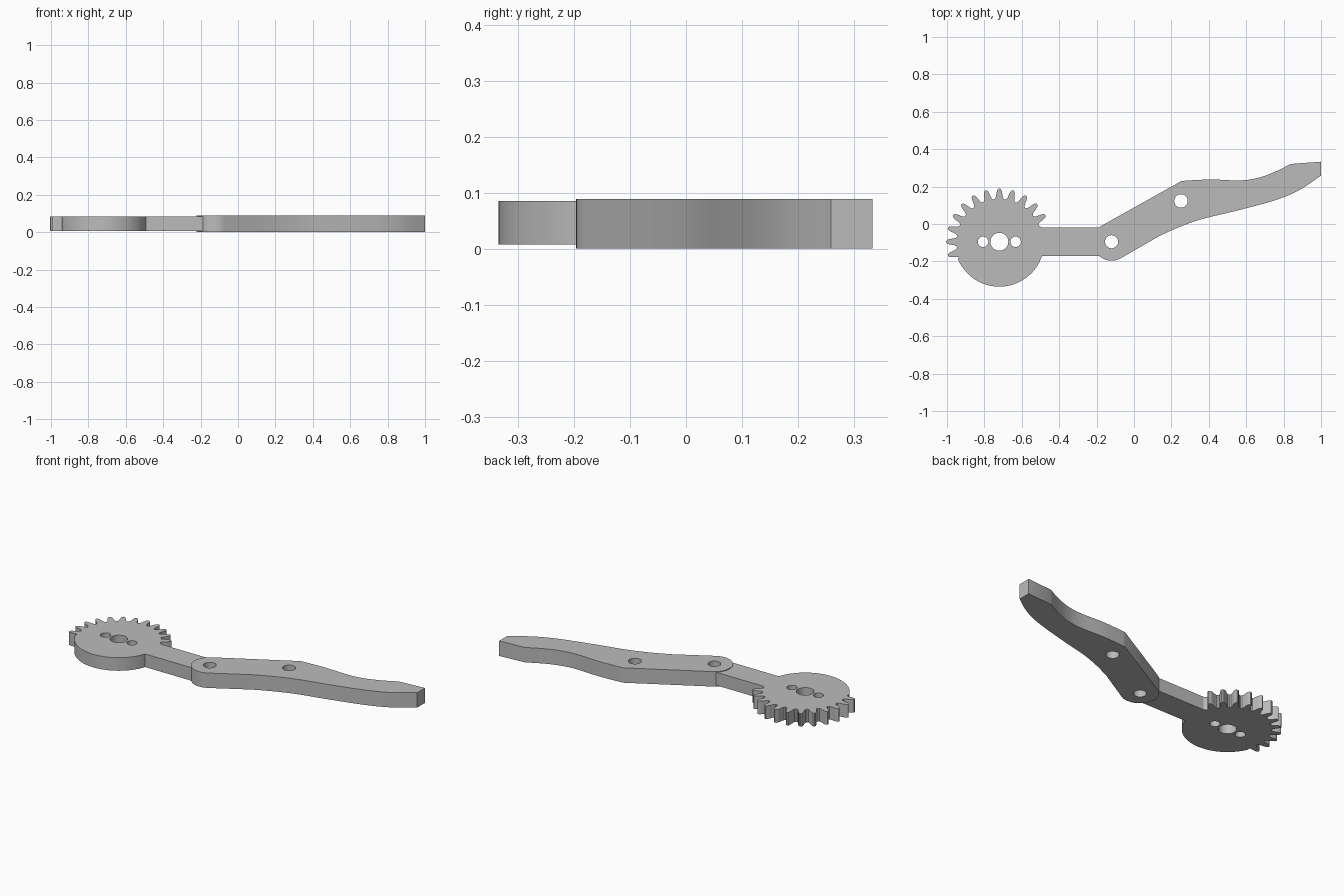
import bpy, bmesh
from math import sin, cos, radians, pi, asin, sqrt

if "Cube" in bpy.data.objects:
    bpy.data.objects.remove(bpy.data.objects["Cube"], do_unlink=True)

grey = bpy.data.materials.new("plain grey")
grey.use_nodes = True
grey.diffuse_color = (0.5, 0.5, 0.5, 1)
grey.node_tree.nodes["Principled BSDF"].inputs["Base Color"].default_value = (0.5, 0.5, 0.5, 1)


def polar(centre, r, deg):
    return (centre[0] + r * cos(radians(deg)), centre[1] + r * sin(radians(deg)))


def arc(centre, r, start, end, steps):
    return [polar(centre, r, start + (end - start) * i / steps) for i in range(steps + 1)]


def smooth_path(points, steps=6):
    """Catmull-Rom curve through the points."""
    p = [points[0]] + points + [points[-1]]
    out = []
    for a, b, c, d in zip(p, p[1:], p[2:], p[3:]):
        for i in range(steps):
            t = i / steps
            out.append(tuple(0.5 * (2 * b[k] + (c[k] - a[k]) * t
                                    + (2 * a[k] - 5 * b[k] + 4 * c[k] - d[k]) * t ** 2
                                    + (3 * b[k] - a[k] - 3 * c[k] + d[k]) * t ** 3)
                             for k in (0, 1)))
    return out + [points[-1]]


def plate(name, outline, holes, z0, z1):
    """Extruded flat outline with round through holes (x, y, radius)."""
    curve = bpy.data.curves.new(name, "CURVE")
    curve.dimensions = "2D"
    curve.fill_mode = "BOTH"
    curve.extrude = (z1 - z0) / 2
    for loop in [outline] + [arc((x, y), r, 0, 350, 35) for x, y, r in holes]:
        spline = curve.splines.new("POLY")
        spline.points.add(len(loop) - 1)
        for point, (x, y) in zip(spline.points, loop):
            point.co = (x, y, 0, 1)
        spline.use_cyclic_u = True
    helper = bpy.data.objects.new(name + " helper", curve)
    bpy.context.collection.objects.link(helper)
    graph = bpy.context.evaluated_depsgraph_get()
    mesh = bpy.data.meshes.new_from_object(helper.evaluated_get(graph))
    bpy.data.objects.remove(helper, do_unlink=True)

    # Weld caps to walls and place the plate at its height
    bm = bmesh.new()
    bm.from_mesh(mesh)
    bmesh.ops.remove_doubles(bm, verts=bm.verts, dist=0.0001)
    bmesh.ops.recalc_face_normals(bm, faces=bm.faces)
    bmesh.ops.translate(bm, verts=bm.verts, vec=(0, 0, (z0 + z1) / 2))
    bm.to_mesh(mesh)
    bm.free()
    mesh.materials.clear()
    mesh.materials.append(grey)
    obj = bpy.data.objects.new(name, mesh)
    bpy.context.collection.objects.link(obj)
    bpy.ops.object.select_all(action="DESELECT")
    obj.select_set(True)
    bpy.context.view_layer.objects.active = obj
    bpy.ops.object.shade_smooth_by_angle(angle=radians(30))
    return obj


# Gear sector with its straight arm
hub = (-0.72, -0.095)
body_r, arm_half = 0.24, 0.076
join = asin(arm_half / body_r) * 180 / pi
flank = [(-7.5, 0.228), (-5.6, 0.231), (-4.3, 0.242), (-3.3, 0.262), (-2.4, 0.276), (-1.2, 0.283)]
tooth = flank + [(0, 0.285)] + [(-a, r) for a, r in reversed(flank[1:])]
outline = [(-0.165, hub[1] - arm_half), (-0.165, hub[1] + arm_half), polar(hub, body_r, join)]
for i in range(12):
    outline += [polar(hub, r, 30 + 15 * i + a) for a, r in tooth]
outline += arc(hub, body_r, 203, 360 - join, 40)
plate("gear_arm", outline,
      [(*hub, 0.048), (hub[0] - 0.087, hub[1], 0.028), (hub[0] + 0.087, hub[1], 0.028)],
      0.007, 0.085)

# Curved finger with a rounded pivot end
pivot = (-0.12, -0.095)
lower = smooth_path([(0.136, -0.064), (0.243, -0.016), (0.366, 0.027), (0.564, 0.075),
                     (0.757, 0.128), (0.885, 0.182), (1.0, 0.259)])
upper = smooth_path([(0.837, 0.321), (0.751, 0.278), (0.66, 0.246), (0.564, 0.233),
                     (0.404, 0.238), (0.254, 0.23)])
finger = arc(pivot, 0.101, 120, 300, 24) + lower + [(1.0, 0.333)] + upper
plate("finger", finger, [(*pivot, 0.035), (0.251, 0.123, 0.036)], 0.0, 0.089)
